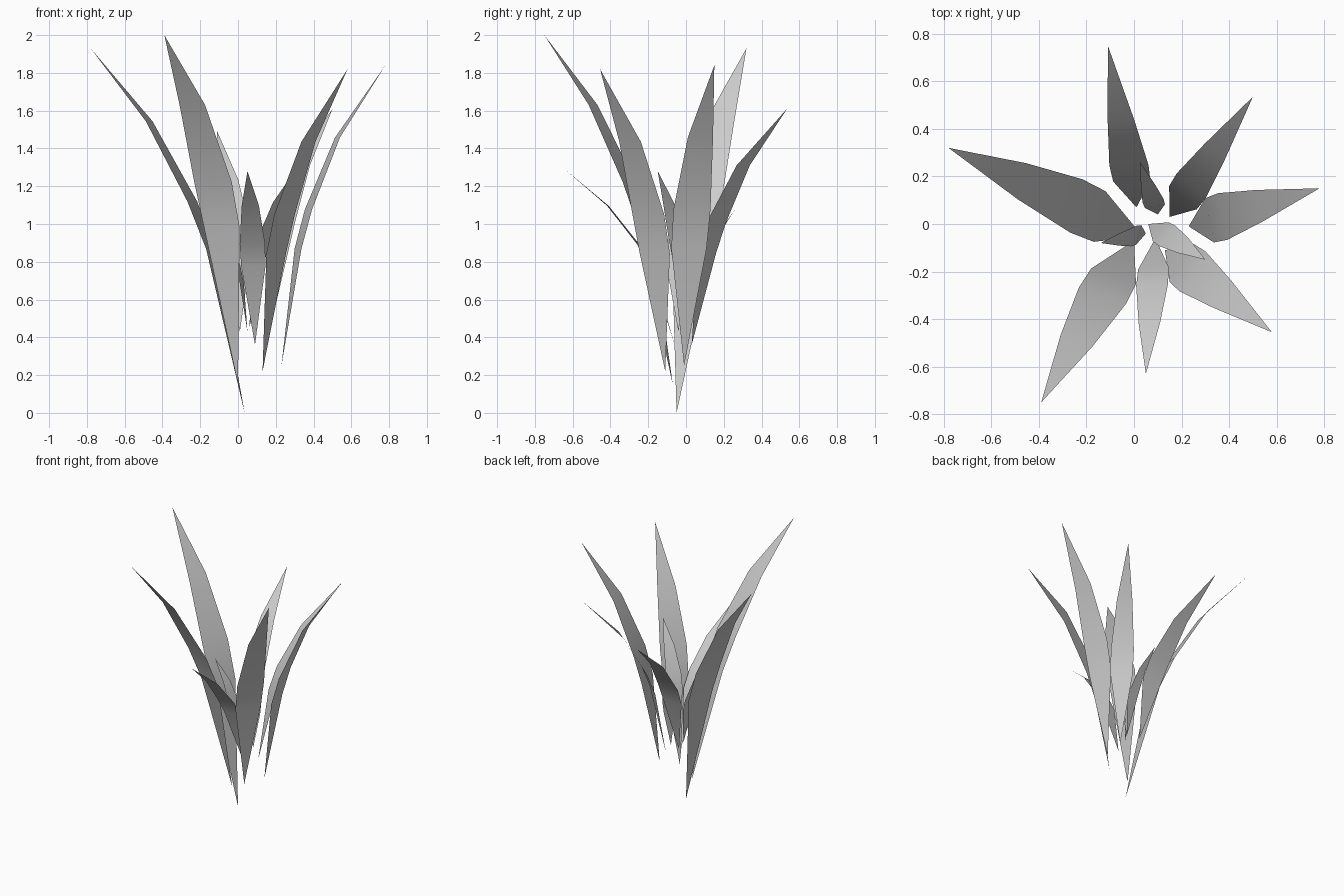
import bpy
import math
from mathutils import Vector

if "Cube" in bpy.data.objects:
    bpy.data.objects.remove(bpy.data.objects["Cube"], do_unlink=True)

# One grey for the whole plant
grey = bpy.data.materials.new("leaf_grey")
grey.use_nodes = True
colour = (0.6, 0.6, 0.6, 1)
grey.diffuse_color = colour
grey.node_tree.nodes["Principled BSDF"].inputs["Base Color"].default_value = colour

# Ring positions along a leaf: (share of outward lean, share of rise, share of width)
ARCHED = [(0.16, 0.39, 0.95), (0.26, 0.52, 1), (0.54, 0.76, 0.68)]
STRAIGHT = [(0.22, 0.45, 0.95), (0.34, 0.58, 1), (0.62, 0.8, 0.68)]


def add_leaf(name, base, tip, width, angle, rings):
    """A thin blade: pointed base, three cross lines, pointed tip."""
    base, tip = Vector(base), Vector(tip)
    reach = tip - base
    side = Vector((math.cos(math.radians(angle)), math.sin(math.radians(angle)), 0))
    # Upper surface looks towards the middle of the plant
    if side.cross(Vector((0, 0, 1))).dot(reach) > 0:
        side.negate()
    verts = [base]
    for lean, rise, share in rings:
        centre = base + Vector((reach.x * lean, reach.y * lean, reach.z * rise))
        half = side * width * share / 2
        verts += [centre - half, centre + half]
    verts.append(tip)
    last = len(verts) - 1
    faces = [(0, 2, 1)]
    faces += [(i, i + 1, i + 3, i + 2) for i in range(1, last - 2, 2)]
    faces.append((last - 2, last - 1, last))
    mesh = bpy.data.meshes.new(name)
    mesh.from_pydata(verts, [], faces)
    mesh.materials.append(grey)
    mesh.shade_smooth()
    leaf = bpy.data.objects.new(name, mesh)
    bpy.context.collection.objects.link(leaf)


# Tall outer leaves
add_leaf("front_right_leaf", (0, -0.07, 0.15), (-0.39, -0.75, 2), 0.21, -19, STRAIGHT)
add_leaf("right_leaf", (0.035, -0.05, 0), (-0.78, 0.32, 1.93), 0.23, 77, STRAIGHT)
add_leaf("front_left_leaf", (0.13, -0.11, 0.22), (0.58, -0.455, 1.82), 0.2, 57, ARCHED)
add_leaf("left_leaf", (0.23, -0.01, 0.25), (0.78, 0.15, 1.84), 0.2, -79, ARCHED)
add_leaf("back_left_leaf", (0.15, 0.03, 0.36), (0.5, 0.535, 1.61), 0.16, -40, ARCHED)

# Shorter leaves
add_leaf("back_leaf", (0.01, 0.07, 0.43), (-0.11, 0.75, 1.49), 0.165, 0, ARCHED)
add_leaf("front_leaf", (0.09, -0.06, 0.36), (0.05, -0.63, 1.28), 0.135, 5, STRAIGHT)

# Small inner leaves
add_leaf("inner_left_leaf", (0.06, 0, 0.45), (0.3, -0.15, 1.28), 0.11, 50, STRAIGHT)
add_leaf("inner_right_leaf", (0.05, -0.04, 0.43), (-0.14, -0.08, 1.1), 0.09, 75, ARCHED)
add_leaf("inner_back_leaf", (0.1, 0.04, 0.43), (0.025, 0.26, 1.08), 0.09, 10, ARCHED)
